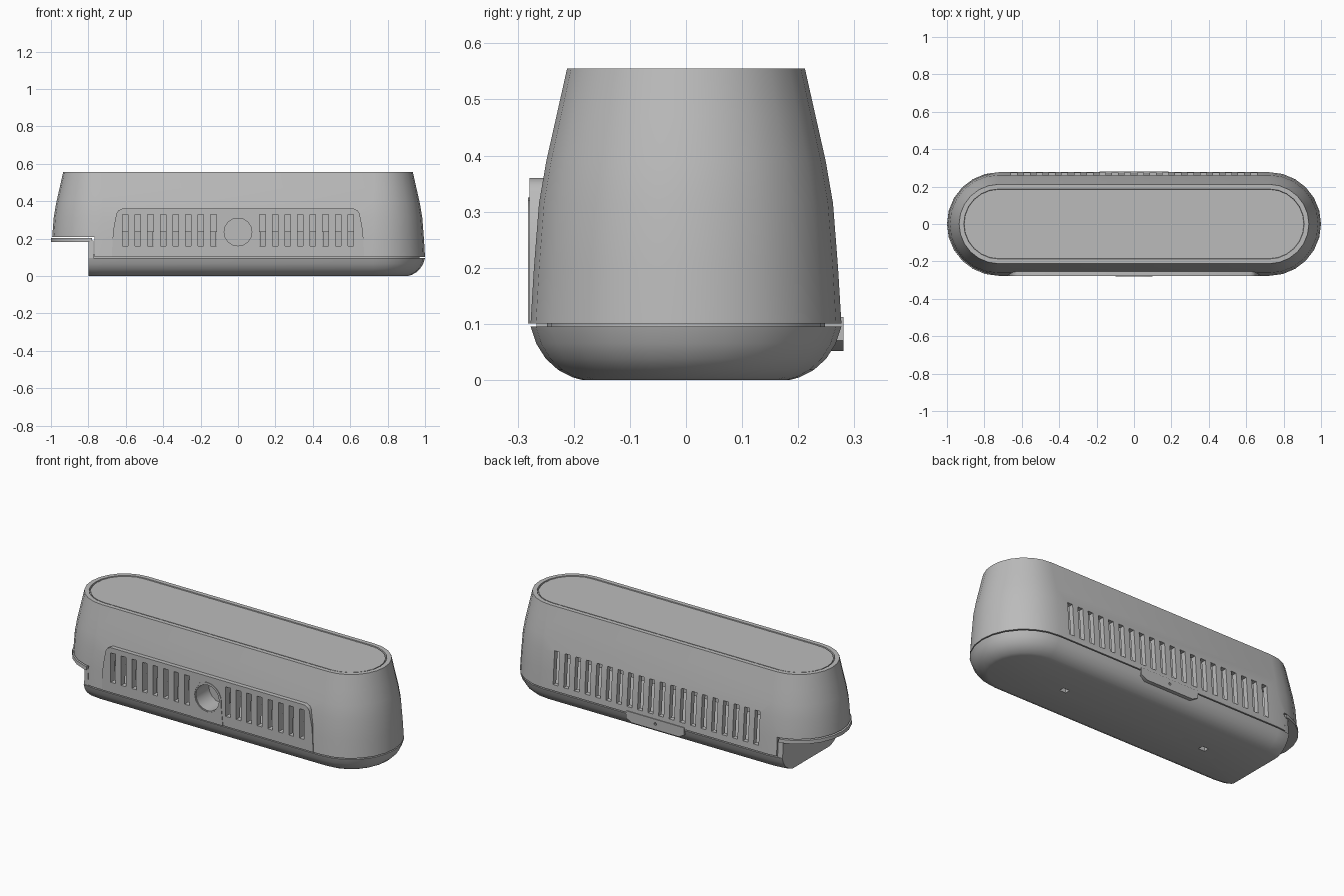
import bpy, bmesh, math
from mathutils import Vector

old = bpy.data.objects.get("Cube")
if old:
    bpy.data.objects.remove(old, do_unlink=True)

grey = bpy.data.materials.new("plain_grey")
grey.use_nodes = True
grey.diffuse_color = (0.5, 0.5, 0.5, 1)
grey.node_tree.nodes["Principled BSDF"].inputs["Base Color"].default_value = (0.5, 0.5, 0.5, 1)

CENTRE = 0.723   # x of the rounded end centres
ARC = 12         # segments per rounded end


def finish(name, bm):
    bmesh.ops.recalc_face_normals(bm, faces=bm.faces)
    mesh = bpy.data.meshes.new(name)
    bm.to_mesh(mesh)
    bm.free()
    mesh.materials.append(grey)
    obj = bpy.data.objects.new(name, mesh)
    bpy.context.collection.objects.link(obj)
    return obj


def stadium_loft(name, profile):
    """Stack of stadium rings given as (height, end radius), capped at both ends."""
    bm = bmesh.new()
    rings = []
    for z, r in profile:
        ring = []
        for side in (0, 1):
            for i in range(ARC + 1):
                a = math.pi * (side + i / ARC - 0.5)
                cx = CENTRE if side == 0 else -CENTRE
                ring.append(bm.verts.new((cx + r * math.cos(a), r * math.sin(a), z)))
        rings.append(ring)
    n = len(rings[0])
    for low, high in zip(rings, rings[1:]):
        for i in range(n):
            j = (i + 1) % n
            bm.faces.new((low[i], low[j], high[j], high[i]))
    bm.faces.new(rings[0])
    bm.faces.new(rings[-1])
    return finish(name, bm)


def plate(name, outline, y0, y1):
    """Outline in x and z, extruded along y."""
    bm = bmesh.new()
    face = bm.faces.new([bm.verts.new((x, y0, z)) for x, z in outline])
    ext = bmesh.ops.extrude_face_region(bm, geom=[face])
    moved = [v for v in ext["geom"] if isinstance(v, bmesh.types.BMVert)]
    bmesh.ops.translate(bm, verts=moved, vec=(0, y1 - y0, 0))
    return finish(name, bm)


def boxes(name, limits):
    bm = bmesh.new()
    for lo, hi in limits:
        lo, hi = Vector(lo), Vector(hi)
        made = bmesh.ops.create_cube(bm, size=1)["verts"]
        bmesh.ops.scale(bm, verts=made, vec=hi - lo)
        bmesh.ops.translate(bm, verts=made, vec=(lo + hi) / 2)
    return finish(name, bm)


def circle(r, z, n=16):
    return [(r * math.cos(2 * math.pi * i / n), z + r * math.sin(2 * math.pi * i / n)) for i in range(n)]


def carve(obj, cutter, operation="DIFFERENCE"):
    mod = obj.modifiers.new("cut", "BOOLEAN")
    mod.operation, mod.object, mod.solver = operation, cutter, "EXACT"
    graph = bpy.context.evaluated_depsgraph_get()
    mesh = bpy.data.meshes.new_from_object(obj.evaluated_get(graph))
    obj.modifiers.clear()
    obj.data = mesh


# Upper shell: hollow, tapering upwards, with a shallow lid recess
shell = stadium_loft("upper_shell", [
    (0.52, 0.185), (0.39, 0.22), (0.3, 0.235), (0.101, 0.25), (0.101, 0.277),
    (0.2, 0.271), (0.315, 0.262), (0.39, 0.249), (0.47, 0.231), (0.555, 0.212),
    (0.555, 0.187), (0.545, 0.185)])
lid = stadium_loft("top_lid", [(0.535, 0.18), (0.553, 0.18)])

# Rounded base with an inner lip
base = stadium_loft("base", [
    (0, 0.185), (0.005, 0.203), (0.018, 0.228), (0.038, 0.25), (0.065, 0.267),
    (0.095, 0.277), (0.095, 0.248), (0.115, 0.248)])

# Raised front panel with chamfered upper corners
half = [(0.675, 0.101), (0.668, 0.24), (0.65, 0.335), (0.64, 0.35), (0.62, 0.36)]
panel = plate("front_panel", half + [(-x, z) for x, z in reversed(half)], -0.279, -0.243)

# Arched surround of the round port
arch = [(0.1, 0.101), (0.09, 0.2)]
arch += [(0.09 * math.cos(t), 0.235 + 0.09 * math.sin(t))
         for t in [math.pi * i / 10 for i in range(11)]]
arch += [(-0.09, 0.2), (-0.1, 0.101)]
surround = plate("port_surround", arch, -0.2815, -0.25)

# Ventilation slots, front and back
limits = []
for side in (-1, 1):
    for i in range(8):
        x = side * (0.131 + 0.0674 * i)
        limits.append(((x - 0.015, -0.3, 0.16), (x + 0.015, -0.2, 0.33)))
for i in range(20):
    x = (i - 9.5) * 0.0674
    limits.append(((x - 0.016, 0.2, 0.135), (x + 0.016, 0.3, 0.325)))
slots = boxes("slot_cutter", limits)
port_hole = plate("port_cutter", circle(0.08, 0.235), -0.35, -0.19)
notch = boxes("notch_cutter", [((-1.2, -0.5, -0.1), (-0.768, 0.5, 0.208))])
base_cut = boxes("base_cutter", [((-1.2, -0.5, -0.1), (-0.8, 0.5, 0.3))])
wall_zone = boxes("wall_zone", [((-0.8, -0.5, 0), (-0.772, 0.5, 0.3))])
shelf_zone = boxes("shelf_zone", [((-1.2, -0.5, 0), (-0.78, 0.5, 0.3))])
foot_holes = boxes("foot_cutter", [((s * 0.458 - 0.02, -0.015, -0.1), (s * 0.458 + 0.02, 0.015, 0.03))
                                   for s in (-1, 1)])
cutters = [slots, port_hole, notch, base_cut, wall_zone, shelf_zone, foot_holes]

for cutter in (slots, port_hole, notch):
    carve(shell, cutter)
for cutter in (slots, port_hole):
    carve(panel, cutter)
carve(surround, port_hole)
carve(base, base_cut)
carve(base, foot_holes)

# End wall and shelf that close the notch
wall = stadium_loft("notch_wall", [(0.09, 0.273), (0.19, 0.269)])
carve(wall, wall_zone, "INTERSECT")
shelf = stadium_loft("notch_shelf", [(0.183, 0.277), (0.203, 0.276)])
carve(shelf, shelf_zone, "INTERSECT")

# Recessed port tube
tube = plate("port_tube", circle(0.086, 0.235), -0.278, -0.14)
bore = plate("bore_cutter", circle(0.074, 0.235), -0.35, -0.16)
carve(tube, bore)
cutters.append(bore)

# Inner core behind the vents, and the latch on the back
core = boxes("inner_core", [((-0.69, -0.14, 0.235), (0.69, 0.14, 0.5))])
latch = plate("rear_latch", [(-0.15, 0.052), (0.15, 0.052), (0.185, 0.07), (0.185, 0.112),
                             (-0.185, 0.112), (-0.185, 0.07)], 0.24, 0.281)
latch_hole = plate("latch_cutter", circle(0.008, 0.085, 8), 0.27, 0.3)
carve(latch, latch_hole)
cutters.append(latch_hole)

for cutter in cutters:
    bpy.data.objects.remove(cutter, do_unlink=True)

# Smooth rounded surfaces, keep edges sharp
for obj in (shell, lid, base, panel, surround, wall, shelf, tube, core, latch):
    bpy.ops.object.select_all(action="DESELECT")
    obj.select_set(True)
    bpy.context.view_layer.objects.active = obj
    bpy.ops.object.shade_smooth_by_angle(angle=math.radians(30))
